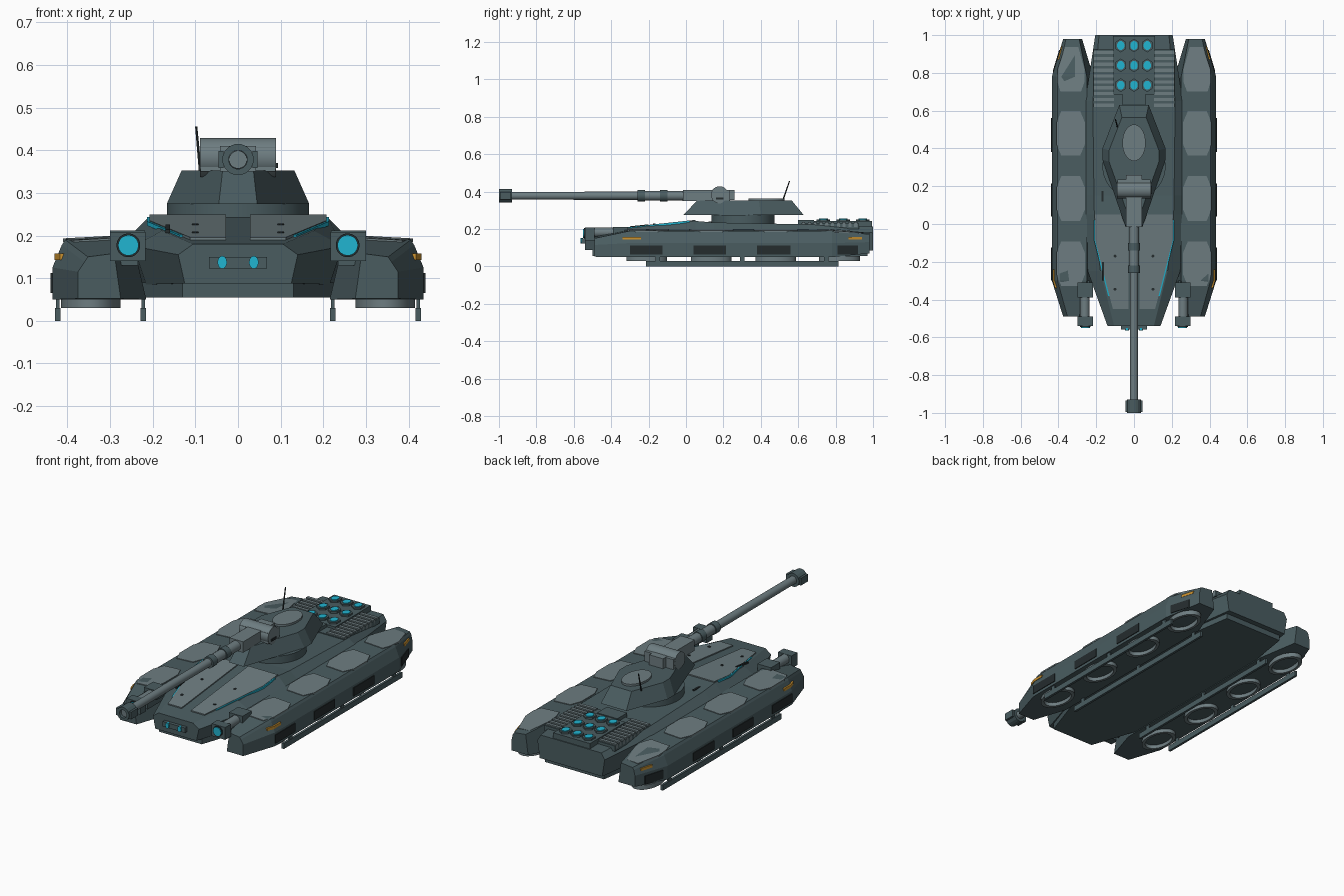
import bpy, bmesh, math
from mathutils import Vector as V

if "Cube" in bpy.data.objects:
    bpy.data.objects.remove(bpy.data.objects["Cube"])

def material(name, r, g, b):
    m = bpy.data.materials.new(name)
    m.diffuse_color = (r, g, b, 1)
    m.use_nodes = True
    m.node_tree.nodes["Principled BSDF"].inputs["Base Color"].default_value = m.diffuse_color
    return m

BODY = material("slate_armour", .068, .108, .118)
LIGHT = material("pale_armour", .155, .205, .22)
DARK = material("dark_vent", .018, .025, .027)
CYAN = material("cyan_glow", .015, .46, .64)
AMBER = material("amber_lamp", .6, .29, .03)

def loft(name, rings, mat, mirror=False, smooth=False, closed=False):
    """Skin through rings of points; closed joins last ring to first."""
    bm = bmesh.new()
    vs = [[bm.verts.new(p) for p in r] for r in rings]
    n = len(vs[0])
    for a, b in (list(zip(vs, vs[1:])) + ([(vs[-1], vs[0])] if closed else [])):
        for i in range(n):
            j = (i + 1) % n
            bm.faces.new((a[i], a[j], b[j], b[i]))
    if not closed:
        bm.faces.new(vs[0])
        bm.faces.new(vs[-1])
    bmesh.ops.recalc_face_normals(bm, faces=bm.faces)
    me = bpy.data.meshes.new(name)
    bm.to_mesh(me)
    bm.free()
    ob = bpy.data.objects.new(name, me)
    bpy.context.collection.objects.link(ob)
    me.materials.append(mat)
    if smooth:
        bpy.ops.object.select_all(action='DESELECT')
        ob.select_set(True)
        bpy.context.view_layer.objects.active = ob
        bpy.ops.object.shade_smooth_by_angle(angle=math.radians(35))
    if mirror:
        ob.modifiers.new("mirror", 'MIRROR')
    return ob

def prism(name, outline, z0, z1, mat, mirror=False):
    f = lambda z, x, y: z(x, y) if callable(z) else z
    return loft(name, [[(x, y, f(z, x, y)) for x, y in outline] for z in (z0, z1)], mat, mirror)

def box(name, x, y, z, mat, mirror=False):
    return prism(name, [(x[0], y[0]), (x[1], y[0]), (x[1], y[1]), (x[0], y[1])], z[0], z[1], mat, mirror)

def ring(c, u, v, n=24):
    return [V(c) + V(u) * math.cos(t) + V(v) * math.sin(t)
            for t in (2 * math.pi * (i + .5) / n for i in range(n))]

def tube_y(name, x, z, steps, mat, mirror=False, n=24):
    """Turned part along y; steps are (y, radius)."""
    return loft(name, [ring((x, y, z), (r, 0, 0), (0, 0, r), n) for y, r in steps], mat, mirror, n > 8)

def disc(name, x, y, z0, z1, rx, ry, mat, mirror=False, n=24):
    return loft(name, [ring((x, y, z), (rx, 0, 0), (0, ry, 0), n) for z in (z0, z1)], mat, mirror, n > 8)

def both(half):
    """Complete a half outline across x = 0."""
    return half + [(-x, y) for x, y in reversed(half)]

# Hull: y, bottom, shoulder and deck as (half width, height)
hull = []
for y, wb, zb, wm, zm, wt, zt in ((-.54, .125, .088, .14, .155, .105, .18), (-.25, .215, .085, .245, .175, .178, .211),
                                  (.05, .24, .085, .258, .195, .21, .243), (.15, .24, .085, .258, .195, .212, .235),
                                  (.65, .24, .085, .258, .195, .218, .225), (1.0, .19, .085, .205, .18, .185, .213)):
    hull.append([(x, y, z) for x, z in both([(wb, zb), (wm, zm), (wt, zt)])])
loft("hull", hull, BODY)
prism("belly", both([(.13, -.5), (.225, -.22), (.225, .68), (.18, .97)]), .055, .09, BODY)

# Side pods
pod = []
for y, xi, xt, xo, xs, zb, zm, zt in ((-.49, .275, .29, .375, .352, .052, .115, .15), (-.3, .215, .25, .435, .405, .05, .125, .19),
                                      (.78, .215, .25, .435, .405, .05, .125, .19), (.98, .275, .29, .375, .36, .07, .13, .172)):
    pod.append([(xi, y, zb), (xo, y, zb), (xo, y, zm), (xs + .008, y, zt - .012), (xs, y, zt), (xt, y, zt + .008)])
loft("side_pod", pod, BODY, True)

# Pale pod panels, wheel rings below
def pod_top(x, y):
    return .198 - .055 * (x - .25) - .1 * max(0, y - .78) - .2 * max(0, -.3 - y)

for yc in (.82, .48, .135, -.21):
    a, b = yc - .118, yc + .118
    out = [(.285, a), (.385, a), (.41, a + .06), (.41, b - .06), (.385, b), (.285, b), (.26, b - .06), (.26, a + .06)]
    if yc > .8:
        out = [(.28, a), (.39, a), (.405, a + .05), (.405, b - .12), (.365, b), (.295, b), (.262, b - .12), (.262, a + .05)]
    prism("pod_panel", out, lambda x, y: pod_top(x, y) - .004, lambda x, y: pod_top(x, y) + .004, LIGHT, True)
    loft("wheel_ring", [ring((.345, yc, z), (.07 * s, 0, 0), (0, .11 * s, 0), 28)
                        for s, z in ((1, .055), (1, .03), (.8, .03), (.8, .055))], LIGHT, True, True, True)

# Ground skids
for x in (.222, .423):
    box("skid", (x - .0065, x + .0065), (-.215, .815), (0, .03), BODY, True)
    for y in (-.15, .3, .75):
        box("skid_strut", (x - .004, x + .004), (y - .012, y + .012), (.025, .055), BODY, True)

# Side vents and amber lamps, following the pod's outer wall
def wall(y):
    return .435 - .3 * max(0, y - .78) - .316 * max(0, -.3 - y)

def wall_plate(name, y0, y1, z0, z1, mat, inset=0, t=.004):
    w0, w1 = wall(y0) - inset, wall(y1) - inset
    prism(name, [(w0 - .01, y0), (w0 + t, y0), (w1 + t, y1), (w1 - .01, y1)], z0, z1, mat, True)

for y0, y1 in ((-.3, -.125), (.04, .215), (.38, .56), (.81, .92)):
    wall_plate("side_vent", y0, y1, .065, .112, DARK)
wall_plate("front_lamp", -.34, -.3, .143, .158, AMBER, .009)
wall_plate("front_lamp_tail", -.3, -.24, .143, .158, AMBER, .009)
wall_plate("rear_lamp", .87, .94, .143, .158, AMBER, .006)

# Front deck plates with glowing edge and bolts
def deck(x, y):
    return .18 + .1068 * (y + .54)

up = lambda h: (lambda x, y: deck(x, y) + h)
prism("front_plate", [(.028, .05), (.207, .05), (.207, -.08), (.112, -.45), (.028, -.45)], up(-.005), up(.006), LIGHT, True)
prism("edge_glow", [(.207, .02), (.213, .02), (.213, -.08), (.137, -.38), (.13, -.38), (.207, -.08)], up(-.006), up(.004), CYAN, True)
for y in (-.17, -.345):
    disc("plate_bolt", .1, y, deck(0, y), deck(0, y) + .009, .008, .008, DARK, True, 8)
prism("plate_slot", [(-.17, -.3), (-.16, -.3), (-.16, -.2), (-.17, -.2)], up(0), up(.009), DARK)
box("deck_slot", (-.172, -.162), (.12, .175), (.22, .24), DARK)

# Nose lamp plate
box("nose_plate", (-.068, .068), (-.558, -.53), (.123, .15), BODY)
loft("nose_lamp", [ring((.037, y, .137), (.011, 0, 0), (0, 0, .015)) for y in (-.565, -.55)], CYAN, True)

# Twin front pods with round lenses
box("lamp_head", (.217, .3), (-.54, -.49), (.14, .208), BODY, True)
tube_y("lamp_lens_rim", .257, .177, [(-.546, .028), (-.53, .028)], DARK, True)
tube_y("lamp_lens", .257, .177, [(-.55, .024), (-.53, .024)], CYAN, True)
tube_y("lamp_barrel", .26, .182, [(-.5, .026), (-.34, .026)], LIGHT, True, 12)
box("lamp_mount", (.218, .3), (-.39, -.31), (.165, .212), BODY, True)
box("lamp_bracket", (.235, .285), (-.45, -.3), (.13, .17), BODY, True)

# Engine deck: louvres and glowing exhaust grid
for i in range(10):
    y = .62 + i * .031
    box("louvre", (.105, .215), (y, y + .017), (.21, .237), LIGHT, True)
box("louvre_bed", (-.215, .215), (.615, .925), (.2, .23), BODY)
box("exhaust_plate", (-.112, .112), (.685, .995), (.2, .243), BODY)
box("deck_hump", (-.062, .062), (.6, .685), (.21, .248), BODY)
for y in (.735, .84, .945):
    for x in (-.07, 0, .07):
        disc("exhaust_mount", x, y, .24, .252, .032, .036, BODY, False, 6)
        disc("exhaust_glow", x, y, .245, .256, .02, .024, CYAN, False, 12)
box("rear_plate", (-.1, .1), (.985, 1.0), (.12, .2), BODY)

# Turret
disc("turret_ring", 0, .305, .22, .275, .167, .17, BODY, False, 32)
low = both([(.045, -.015), (.167, .34), (.167, .4), (.078, .63)])
high = both([(.036, .06), (.132, .33), (.132, .39), (.064, .565)])
loft("turret", [[(x, y, .274) for x, y in low], [(x, y, .353) for x, y in high]], BODY)
disc("hatch", 0, .43, .35, .364, .062, .097, LIGHT)
loft("antenna", [ring((-.088, .515, .345), (.004, 0, 0), (0, .004, 0), 6),
                 ring((-.098, .553, .456), (.003, 0, 0), (0, .003, 0), 6)], DARK)

# Gun cradle
loft("cradle_drum", [ring((x, .18, .383), (0, .046, 0), (0, 0, .046)) for x in (-.089, .089)], LIGHT, False, True)
box("cradle_box", (-.088, .088), (.14, .235), (.35, .408), LIGHT)
box("cradle_tail", (-.042, .042), (.22, .26), (.355, .41), LIGHT)
box("cradle_neck", (-.042, .042), (-.015, .16), (.35, .41), LIGHT)
box("cradle_sight", (.085, .094), (.16, .2), (.358, .37), DARK)

# Barrel with bands and muzzle brake
tube_y("barrel", 0, .378, [(-.985, .021), (-.26, .022), (-.26, .026), (0, .027)], LIGHT)
for y in (-.24, -.12):
    tube_y("barrel_band", 0, .378, [(y - .02, .031), (y + .02, .031)], BODY)
loft("muzzle_brake", [ring((0, y, .378), (r, 0, 0), (0, 0, r), 16)
                      for y, r in ((-1, .037), (-.93, .037), (-.93, .022), (-1, .022))], BODY, False, False, True)
box("muzzle_fin", (.034, .046), (-.995, -.935), (.358, .398), BODY, True)
